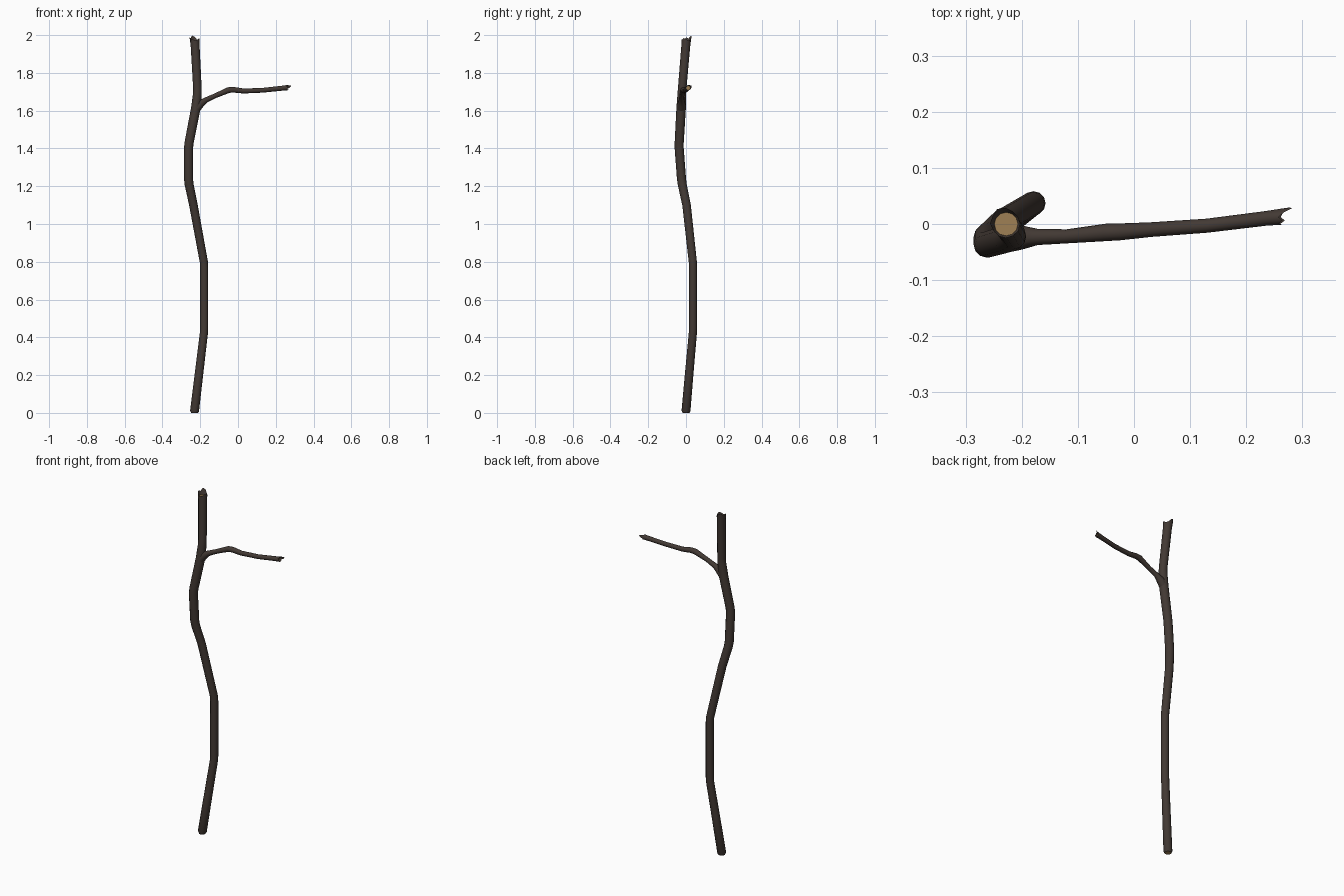
import bpy, bmesh, math
from mathutils import Vector


def material(name, rgb):
    m = bpy.data.materials.new(name)
    m.diffuse_color = (*rgb, 1)
    return m


BARK = material("dark bark", (0.055, 0.041, 0.034))
WOOD = material("pale inner wood", (0.33, 0.205, 0.085))
SIDES = 12


def limb(name, path, ref, teeth, depth, cut_start):
    """Tube along (x, y, z, radius) points; far end is splintered with a recessed wood face."""
    bm = bmesh.new()
    pts = [Vector(p[:3]) for p in path]
    rings = []

    def ring(c, r, u, v, t, lift):
        out = []
        for i in range(SIDES):
            a = 2 * math.pi * i / SIDES
            h = lift[i] if lift else 0
            # tall splinters lean slightly outward
            rr = r * (1 + max(h - 0.008, 0) * 6)
            out.append(bm.verts.new(c + (u * math.cos(a) + v * math.sin(a)) * rr + t * h))
        return out

    for k, p in enumerate(pts):
        t = (pts[min(k + 1, len(pts) - 1)] - pts[max(k - 1, 0)]).normalized()
        if k == 0 and cut_start:
            t = Vector((0, 0, 1))
        u = (Vector(ref) - t * t.dot(Vector(ref))).normalized()
        v = t.cross(u)
        last = k == len(pts) - 1
        rings.append(ring(p, path[k][3], u, v, t, teeth if last else None))
    # inner wall of the broken end
    rings.append(ring(pts[-1] - t * depth, path[-1][3] * 0.84, u, v, t, None))
    for a, b in zip(rings, rings[1:]):
        for i in range(SIDES):
            j = (i + 1) % SIDES
            bm.faces.new((a[i], a[j], b[j], b[i]))
    bm.faces.new(rings[-1]).material_index = 1
    bm.faces.new(rings[0][::-1]).material_index = 1 if cut_start else 0
    bmesh.ops.recalc_face_normals(bm, faces=bm.faces)
    me = bpy.data.meshes.new(name)
    bm.to_mesh(me)
    bm.free()
    me.materials.append(BARK)
    me.materials.append(WOOD)
    ob = bpy.data.objects.new(name, me)
    bpy.context.collection.objects.link(ob)
    bpy.ops.object.select_all(action='DESELECT')
    ob.select_set(True)
    bpy.context.view_layer.objects.active = ob
    bpy.ops.object.shade_smooth_by_angle(angle=math.radians(40))
    return ob


# main stem, gently S-curved
limb("main_stem", [
    (-0.230, 0.000, 0.000, 0.018), (-0.230, 0.000, 0.010, 0.0235),
    (-0.205, 0.018, 0.220, 0.0225),
    (-0.181, 0.036, 0.420, 0.0215), (-0.179, 0.037, 0.450, 0.0215),
    (-0.179, 0.037, 0.770, 0.0215), (-0.181, 0.036, 0.800, 0.0215),
    (-0.236, 0.003, 1.100, 0.0225), (-0.259, -0.020, 1.210, 0.0235),
    (-0.262, -0.024, 1.240, 0.024), (-0.262, -0.036, 1.400, 0.024),
    (-0.259, -0.036, 1.430, 0.024), (-0.224, -0.026, 1.610, 0.025),
    (-0.215, -0.022, 1.690, 0.023), (-0.215, -0.020, 1.720, 0.0225),
    (-0.227, -0.001, 1.945, 0.0235), (-0.228, 0.000, 1.966, 0.025),
], (1, 0, 0), [0.012, 0.004, 0.009, 0.026, 0.034, 0.018, 0.024, 0.006,
               0.012, 0.003, 0.008, 0.016], 0.002, True)

# side branch, flared where it leaves the stem
limb("side_branch", [
    (-0.226, -0.027, 1.605, 0.024), (-0.200, -0.024, 1.635, 0.0215),
    (-0.172, -0.023, 1.655, 0.0145), (-0.120, -0.022, 1.679, 0.0125),
    (-0.050, -0.015, 1.709, 0.0155), (-0.025, -0.014, 1.711, 0.0150),
    (0.030, -0.010, 1.704, 0.0130), (0.130, -0.003, 1.708, 0.0125),
    (0.235, 0.010, 1.719, 0.0130), (0.255, 0.012, 1.721, 0.0140),
], (0, 1, 0), [0.022, 0.030, 0.014, 0.004, 0.010, 0.003, 0.009, 0.004,
               0.012, 0.005, 0.010, 0.006], 0.004, False)
